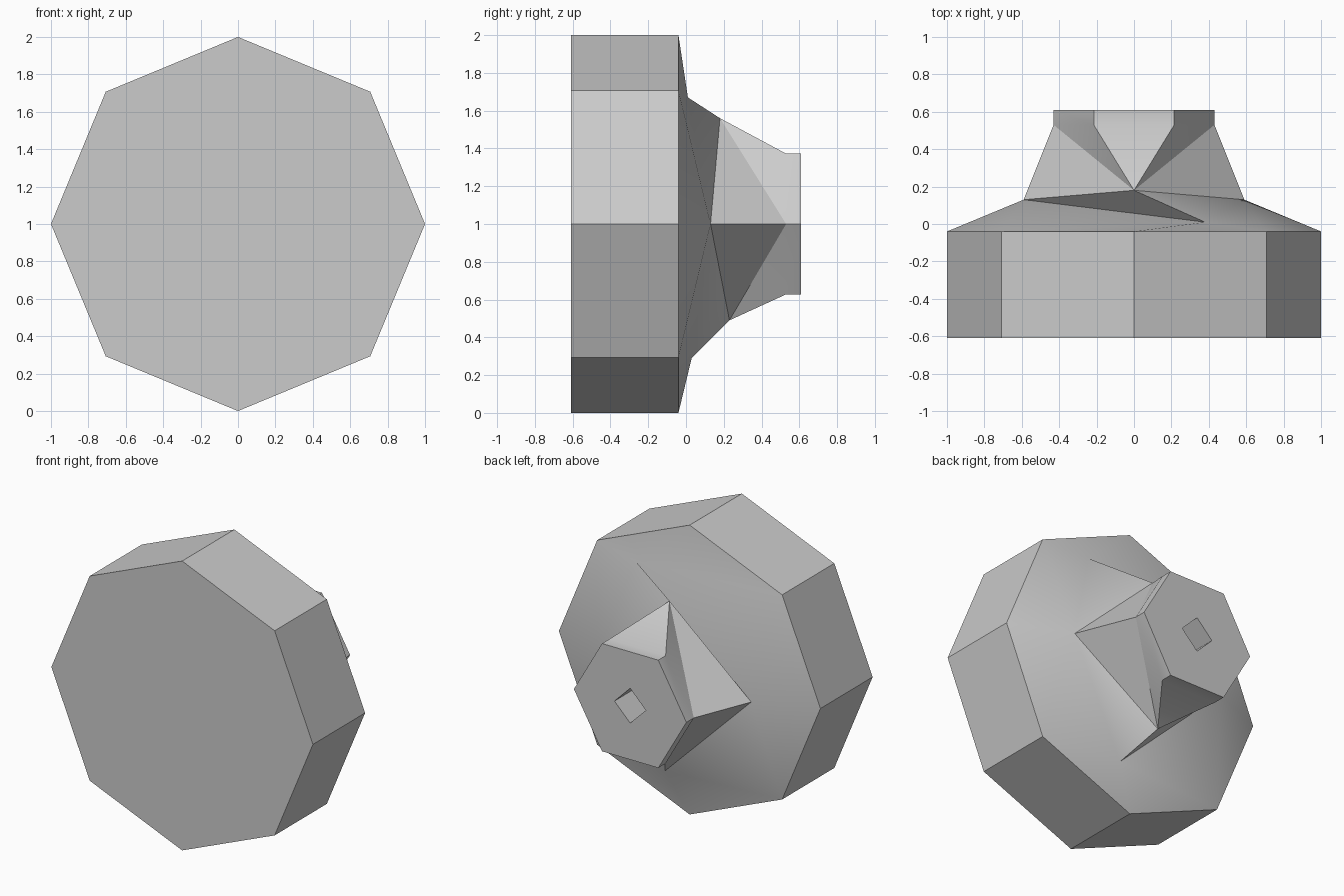
import bpy, bmesh
from math import cos, sin, tau, radians

if "Cube" in bpy.data.objects:
    bpy.data.objects.remove(bpy.data.objects["Cube"])

GREY = (0.6, 0.6, 0.6, 1)
mat = bpy.data.materials.new("plain grey")
mat.use_nodes = True
mat.diffuse_color = GREY
mat.node_tree.nodes["Principled BSDF"].inputs["Base Color"].default_value = GREY

bm = bmesh.new()


def ring(sides, radius, y):
    """Upright ring of points around the front-to-back axis, starting at +x."""
    return [bm.verts.new((radius * cos(tau * i / sides), y, 1 + radius * sin(tau * i / sides)))
            for i in range(sides)]


def faces(*groups):
    for g in groups:
        bm.faces.new(g)


def join(a, b):
    """Quads between two rings of equal size."""
    for i in range(len(a)):
        j = (i + 1) % len(a)
        bm.faces.new((a[i], a[j], b[j], b[i]))


def join_diamond_to_hexagon(d, h):
    """Triangles between a four-point ring and a six-point ring."""
    faces((d[0], h[0], d[1]), (d[1], h[3], d[2]), (d[2], h[3], d[3]), (d[3], h[0], d[0]))
    for tip, start in ((d[1], 0), (d[3], 3)):
        for i in range(start, start + 3):
            bm.faces.new((tip, h[i], h[(i + 1) % 6]))


# Octagonal head
front = ring(8, 1, -0.61)
back = ring(8, 1, -0.04)
bm.faces.new(front)
join(front, back)

# Irregular shoulder points
right, top, left, bottom, high, low = [bm.verts.new(p) for p in (
    (0.59, 0.13, 1), (0, 0.18, 1.56), (-0.59, 0.13, 1),
    (0, 0.23, 0.49), (0.38, 0.01, 1.67), (0.14, 0.03, 0.29))]

# Sloping skirt from the octagon to the shoulder
e, ne, n, nw, w, sw, s, se = back
faces((high, ne, n), (high, n, nw), (high, nw, left),
      (left, nw, w), (left, w, sw), (left, sw, low),
      (low, sw, s), (low, s, se), (low, se, right),
      (right, se, e), (right, e, ne), (right, ne, high))

# Folds between the skirt and the neck
faces((left, high, top), (high, right, top), (low, left, bottom), (right, low, bottom))

# Neck, hexagonal end and square socket
neck = ring(6, 0.43, 0.53)
end = ring(6, 0.43, 0.61)
mouth = ring(4, 0.12, 0.61)
floor = ring(4, 0.12, 0.2)
join_diamond_to_hexagon([right, top, left, bottom], neck)
join(neck, end)
join_diamond_to_hexagon(mouth, end)
join(mouth, floor)
bm.faces.new(floor)

bmesh.ops.recalc_face_normals(bm, faces=bm.faces)
# Merge the flat end into clean faces
bmesh.ops.dissolve_limit(bm, angle_limit=radians(0.5), verts=[],
                         edges=[x for x in bm.edges if all(v in end + mouth for v in x.verts)])

mesh = bpy.data.meshes.new("octagonal_knob")
bm.to_mesh(mesh)
bm.free()
mesh.materials.append(mat)
knob = bpy.data.objects.new("octagonal_knob", mesh)
bpy.context.collection.objects.link(knob)
bpy.ops.object.select_all(action='DESELECT')
knob.select_set(True)
bpy.context.view_layer.objects.active = knob
bpy.ops.object.shade_smooth_by_angle(angle=radians(30))
